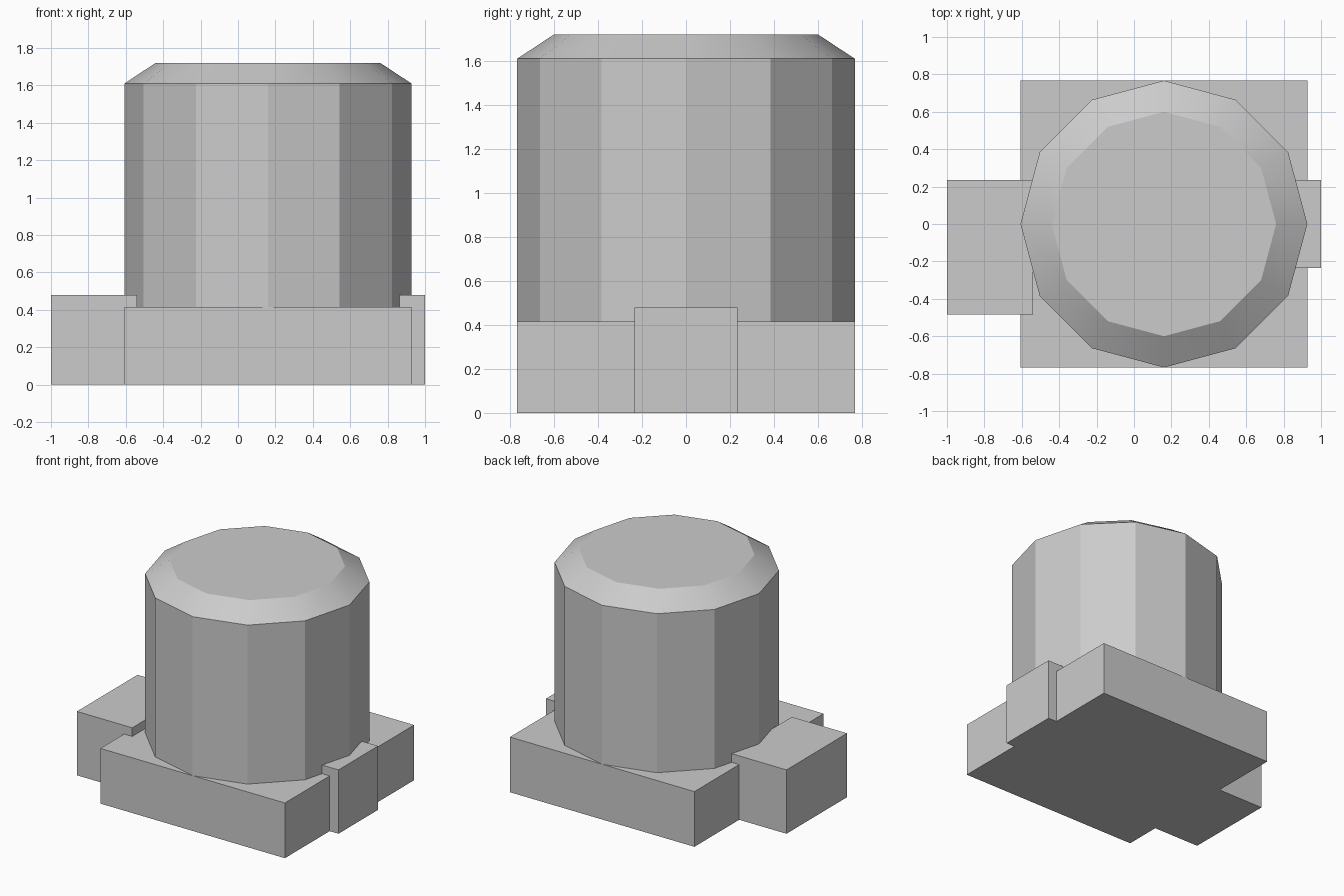
import bpy
import bmesh
import math

if "Cube" in bpy.data.objects:
    bpy.data.objects.remove(bpy.data.objects["Cube"], do_unlink=True)

# One plain grey for every part
grey = bpy.data.materials.new("plain grey")
grey.use_nodes = True
colour = (0.6, 0.6, 0.6, 1)
grey.diffuse_color = colour
grey.node_tree.nodes["Principled BSDF"].inputs["Base Color"].default_value = colour


def finish(name, bm):
    bmesh.ops.recalc_face_normals(bm, faces=bm.faces)
    mesh = bpy.data.meshes.new(name)
    bm.to_mesh(mesh)
    bm.free()
    mesh.materials.append(grey)
    obj = bpy.data.objects.new(name, mesh)
    bpy.context.collection.objects.link(obj)
    return obj


def block(name, x, y, height):
    bm = bmesh.new()
    bmesh.ops.create_cube(bm, size=1)
    for v in bm.verts:
        v.co = (x[v.co.x > 0], y[v.co.y > 0], height if v.co.z > 0 else 0)
    return finish(name, bm)


RADIUS, CENTRE, BASE_TOP, SIDES = 0.767, 0.16, 0.415, 12

# Square base and the two terminals at its sides
block("base", (CENTRE - RADIUS, CENTRE + RADIUS), (-RADIUS, RADIUS), BASE_TOP)
block("right_terminal", (-1, -0.54), (-0.485, 0.235), 0.48)
block("left_terminal", (0.8, 1), (-0.235, 0.235), 0.48)

# Twelve-sided can with a chamfered top
bm = bmesh.new()
rings = []
for radius, z in ((RADIUS, BASE_TOP), (RADIUS, 1.61), (0.6, 1.72)):
    angles = [math.tau * i / SIDES for i in range(SIDES)]
    rings.append([bm.verts.new((CENTRE + radius * math.cos(a), radius * math.sin(a), z))
                  for a in angles])
for low, high in zip(rings, rings[1:]):
    for i in range(SIDES):
        j = (i + 1) % SIDES
        bm.faces.new((low[i], low[j], high[j], high[i]))
bm.faces.new(rings[0])
bm.faces.new(rings[-1])
can = finish("can", bm)

# Flat walls, softly shaded chamfer
bpy.ops.object.select_all(action="DESELECT")
can.select_set(True)
bpy.context.view_layer.objects.active = can
bpy.ops.object.shade_smooth_by_angle(angle=math.radians(25))
